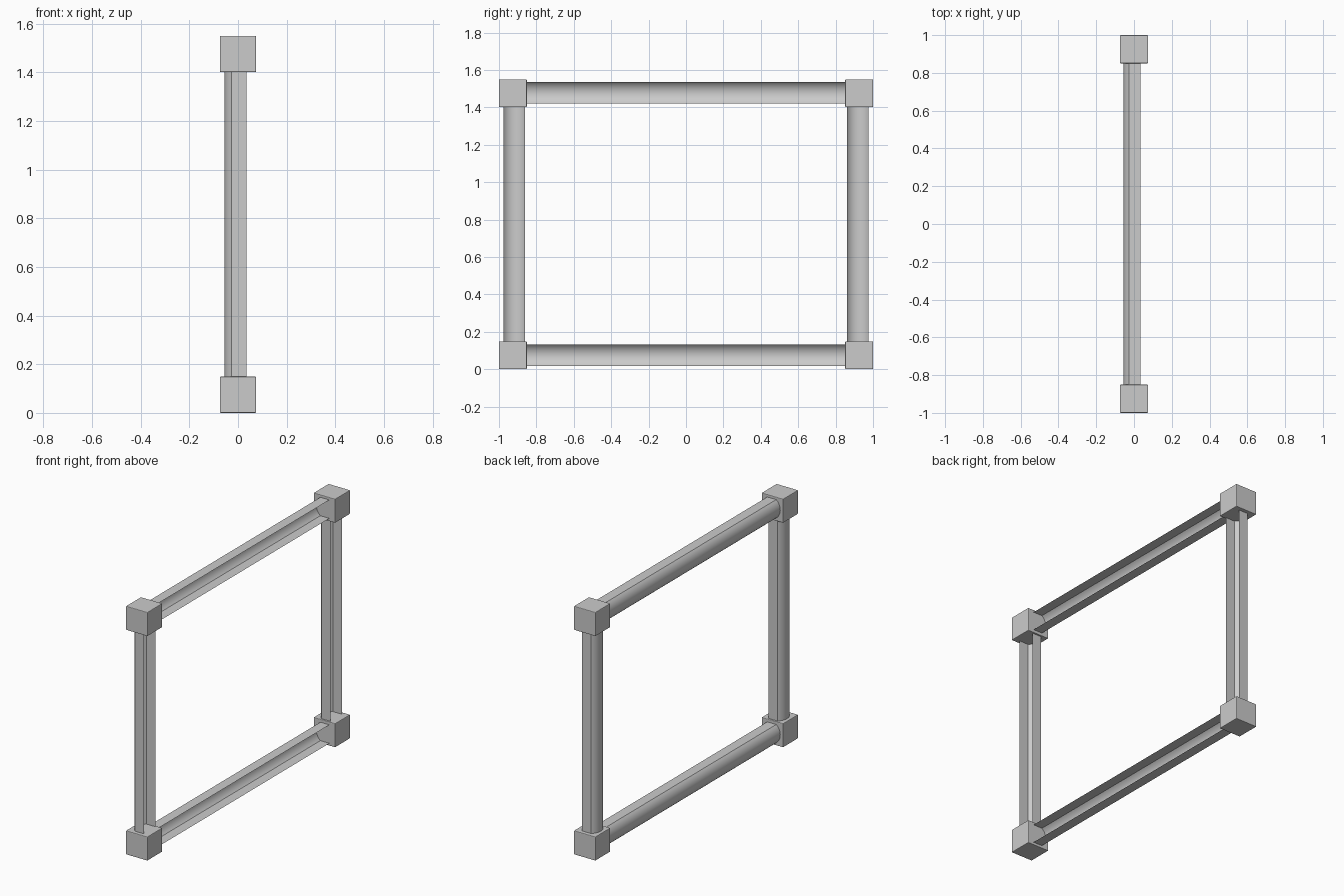
import bpy, bmesh, math
from mathutils import Vector

if "Cube" in bpy.data.objects:
    bpy.data.objects.remove(bpy.data.objects["Cube"])

CUBE = 0.149                       # corner block size
Y, Z_LOW, Z_HIGH = 0.9255, 0.0745, 1.4755
HALF = 0.0575                      # half width of the channel rail
LIP, SHOULDER, BACK = 0.035, -0.027, -0.055


def smooth(obj):
    bpy.ops.object.select_all(action='DESELECT')
    obj.select_set(True)
    bpy.context.view_layer.objects.active = obj
    bpy.ops.object.shade_smooth_by_angle(angle=math.radians(30))


def corner_block(name, y, z):
    bpy.ops.mesh.primitive_cube_add(size=CUBE, location=(0, y, z))
    obj = bpy.context.object
    obj.name = name
    bev = obj.modifiers.new("soft_edges", 'BEVEL')
    bev.width = 0.004
    bev.segments = 2


def channel_profile(segments=14):
    # thin open channel: two flat lips joined by a shallow curved back
    rise = SHOULDER - BACK
    radius = (HALF ** 2 + rise ** 2) / (2 * rise)
    sweep = math.asin(HALF / radius)
    pts = [(LIP, -HALF)]
    for i in range(segments + 1):
        a = -sweep + 2 * sweep * i / segments
        pts.append((BACK + radius * (1 - math.cos(a)), radius * math.sin(a)))
    return pts + [(LIP, HALF)]


def rail(name, start, end, across):
    # sweep the channel profile from start to end; it opens towards +x
    start, end, across = Vector(start), Vector(end), Vector(across)
    bm = bmesh.new()
    rows = [[bm.verts.new(p + Vector((x, 0, 0)) + across * w)
             for x, w in channel_profile()] for p in (start, end)]
    for i in range(len(rows[0]) - 1):
        bm.faces.new((rows[0][i], rows[0][i + 1], rows[1][i + 1], rows[1][i]))
    # make the outside of the curved back face -x
    bm.normal_update()
    bm.faces.ensure_lookup_table()
    if bm.faces[len(bm.faces) // 2].normal.x > 0:
        bmesh.ops.reverse_faces(bm, faces=bm.faces[:])
    mesh = bpy.data.meshes.new(name)
    bm.to_mesh(mesh)
    bm.free()
    obj = bpy.data.objects.new(name, mesh)
    bpy.context.collection.objects.link(obj)
    smooth(obj)


# Corner blocks
for side, y in (("front", -Y), ("back", Y)):
    for level, z in (("lower", Z_LOW), ("upper", Z_HIGH)):
        corner_block(f"{level}_{side}_corner_block", y, z)

# Upright rails
for side, y in (("front", -0.919), ("back", 0.919)):
    rail(f"{side}_upright_rail", (0, y, 0.13), (0, y, 1.42), (0, 1, 0))

# Horizontal rails
for level, z in (("lower", 0.0735), ("upper", 1.477)):
    rail(f"{level}_rail", (0, -0.87, z), (0, 0.87, z), (0, 0, 1))
